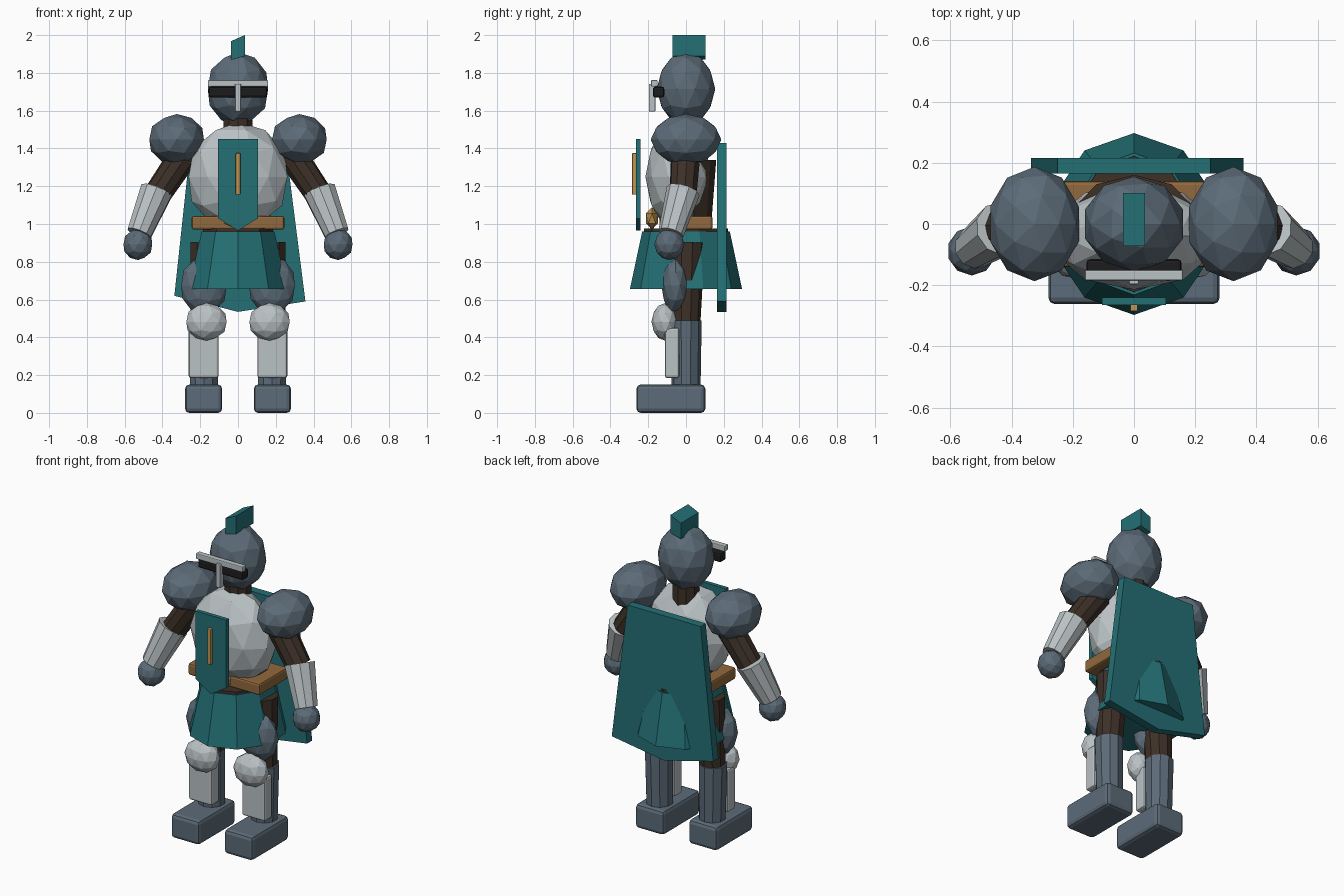
import bpy, bmesh, math
from mathutils import Vector, Matrix

if "Cube" in bpy.data.objects:
    bpy.data.objects.remove(bpy.data.objects["Cube"])


def material(name, rgb):
    m = bpy.data.materials.new(name)
    lin = [c / 12.92 if c <= 0.04045 else ((c + 0.055) / 1.055) ** 2.4 for c in rgb]
    m.diffuse_color = (*lin, 1)
    m.use_nodes = True
    m.node_tree.nodes["Principled BSDF"].inputs["Base Color"].default_value = m.diffuse_color
    return m


STEEL = material("blue_steel", (0.36, 0.42, 0.47))
SILVER = material("pale_steel", (0.73, 0.76, 0.77))
TEAL = material("teal_cloth", (0.14, 0.44, 0.46))
BROWN = material("dark_brown", (0.24, 0.19, 0.155))
LEATHER = material("tan_leather", (0.57, 0.41, 0.24))
GOLD = material("gold", (0.76, 0.59, 0.32))
BLACK = material("visor_black", (0.11, 0.11, 0.11))


def finish(bm, name, mat):
    bmesh.ops.recalc_face_normals(bm, faces=bm.faces)
    me = bpy.data.meshes.new(name)
    bm.to_mesh(me)
    bm.free()
    me.materials.append(mat)
    ob = bpy.data.objects.new(name, me)
    bpy.context.collection.objects.link(ob)
    return ob


def ball(name, mat, centre, radii, subdivisions=2):
    bm = bmesh.new()
    bmesh.ops.create_icosphere(bm, subdivisions=subdivisions, radius=1)
    bmesh.ops.scale(bm, vec=radii, verts=bm.verts)
    bmesh.ops.translate(bm, vec=centre, verts=bm.verts)
    return finish(bm, name, mat)


def box(name, mat, x, y, z, bevel=0.0):
    """Box from (min, max) ranges."""
    bm = bmesh.new()
    bmesh.ops.create_cube(bm, size=1)
    bmesh.ops.scale(bm, vec=(x[1] - x[0], y[1] - y[0], z[1] - z[0]), verts=bm.verts)
    bmesh.ops.translate(bm, vec=(sum(x) / 2, sum(y) / 2, sum(z) / 2), verts=bm.verts)
    if bevel:
        bmesh.ops.bevel(bm, geom=bm.edges[:], offset=bevel, segments=2,
                        profile=0.5, affect='EDGES')
    return finish(bm, name, mat)


def rod(name, mat, a, b, ra, rb, sides=10):
    """Tapered cylinder from a to b."""
    a, b = Vector(a), Vector(b)
    bm = bmesh.new()
    bmesh.ops.create_cone(bm, cap_ends=True, segments=sides, radius1=ra, radius2=rb,
                          depth=(b - a).length)
    rot = Vector((0, 0, 1)).rotation_difference(b - a).to_matrix().to_4x4()
    bmesh.ops.transform(bm, matrix=Matrix.Translation((a + b) / 2) @ rot, verts=bm.verts)
    return finish(bm, name, mat)


def oval(name, mat, z0, z1, r0, r1, sides=10):
    """Upright tapered oval, with a corner at the front and the back."""
    bm = bmesh.new()
    rings = []
    for z, (rx, ry) in ((z0, r0), (z1, r1)):
        angles = [2 * math.pi * i / sides for i in range(sides)]
        rings.append([bm.verts.new((rx * math.sin(t), ry * math.cos(t), z)) for t in angles])
    for i in range(sides):
        j = (i + 1) % sides
        bm.faces.new((rings[0][i], rings[0][j], rings[1][j], rings[1][i]))
    bm.faces.new(rings[0])
    bm.faces.new(rings[1])
    return finish(bm, name, mat)


def plate(name, mat, outline, y0, y1):
    """Front outline in x, z pushed through from y0 to y1."""
    bm = bmesh.new()
    face = bm.faces.new([bm.verts.new((x, y0, z)) for x, z in outline])
    ext = bmesh.ops.extrude_face_region(bm, geom=[face])
    bmesh.ops.translate(bm, vec=(0, y1 - y0, 0),
                        verts=[v for v in ext["geom"] if isinstance(v, bmesh.types.BMVert)])
    return finish(bm, name, mat)


# Head, helmet fittings and plume
ball("helmet", STEEL, (0, 0, 1.715), (0.168, 0.155, 0.195))
rod("neck", BROWN, (0, 0, 1.42), (0, 0, 1.62), 0.08, 0.08)
box("visor_slit", BLACK, (-0.155, 0.155), (-0.175, -0.115), (1.67, 1.727), 0.012)
box("visor_brow", SILVER, (-0.16, 0.16), (-0.185, -0.15), (1.727, 1.762), 0.005)
box("nose_guard", SILVER, (-0.016, 0.016), (-0.197, -0.162), (1.595, 1.742), 0.005)
plate("plume", TEAL, [(-0.036, 1.87), (0.036, 1.89), (0.036, 2.0), (-0.036, 1.968)], -0.072, 0.102)

# Torso, belt and cloth
ball("breastplate", SILVER, (0, -0.04, 1.25), (0.275, 0.175, 0.29))
oval("torso", BROWN, 0.95, 1.34, (0.17, 0.13), (0.21, 0.16))
oval("hips", BROWN, 0.85, 0.975, (0.2, 0.225), (0.195, 0.222))
box("belt", LEATHER, (-0.245, 0.245), (-0.14, 0.14), (0.97, 1.043), 0.012)
ball("buckle", GOLD, (0, -0.18, 1.03), (0.085, 0.036, 0.06), 1)
oval("skirt", TEAL, 0.655, 0.96, (0.275, 0.297), (0.202, 0.232))
plate("tabard", TEAL, [(-0.105, 1.45), (0.105, 1.45), (0.105, 1.03), (0, 0.965), (-0.105, 1.03)],
      -0.265, -0.24)
box("tabard_stripe", GOLD, (-0.012, 0.012), (-0.285, -0.264), (1.155, 1.375), 0.003)
plate("cape", TEAL, [(-0.25, 1.43), (0.25, 1.43), (0.357, 0.59), (0, 0.535), (-0.337, 0.62)],
      0.165, 0.215)

# Limbs, one set for each side
for side, s in (("left", 1), ("right", -1)):
    # Arm
    ball(f"{side}_shoulder_pad", STEEL, (s * 0.325, 0, 1.447), (0.152, 0.187, 0.135))
    rod(f"{side}_upper_arm", BROWN, (s * 0.27, 0, 1.39), (s * 0.425, -0.015, 1.16), 0.08, 0.073)
    rod(f"{side}_forearm_guard", SILVER, (s * 0.432, -0.015, 1.175), (s * 0.523, -0.08, 0.95),
        0.09, 0.068)
    ball(f"{side}_hand", STEEL, (s * 0.53, -0.088, 0.892), (0.08, 0.08, 0.083))
    # Leg
    rod(f"{side}_thigh", BROWN, (s * 0.18, 0, 0.47), (s * 0.16, 0.005, 0.9), 0.076, 0.095)
    ball(f"{side}_thigh_guard", STEEL, (s * 0.18, -0.055, 0.675), (0.127, 0.075, 0.155))
    rod(f"{side}_shin", STEEL, (s * 0.18, 0, 0.13), (s * 0.185, 0, 0.49), 0.077, 0.083)
    ball(f"{side}_knee_guard", SILVER, (s * 0.167, -0.11, 0.482), (0.112, 0.073, 0.1))
    cx = s * 0.182
    box(f"{side}_shin_guard", SILVER, (cx - 0.079, cx + 0.079), (-0.112, -0.035), (0.185, 0.45), 0.012)
    box(f"{side}_boot", STEEL, (cx - 0.098, cx + 0.098), (-0.262, 0.102), (0.0, 0.15), 0.022)
